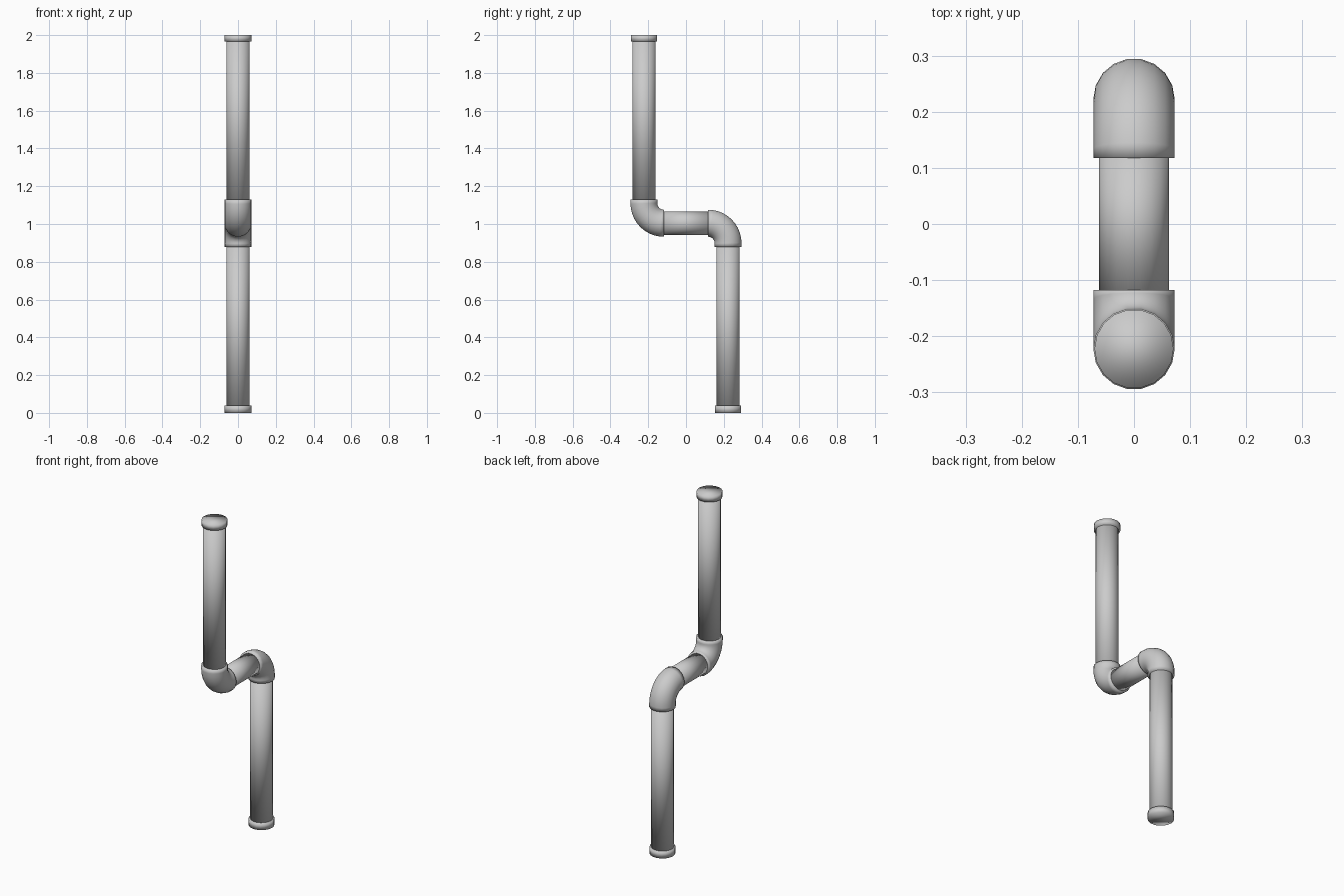
import bpy, bmesh
from math import sin, cos, pi
from mathutils import Vector

if "Cube" in bpy.data.objects:
    bpy.data.objects.remove(bpy.data.objects["Cube"])

SIDES = 18
PIPE_R, FIT_R = 0.062, 0.0725
Y, MID = 0.2225, 1.004      # vertical run offset, height of the cross run
BEND, LIP = 0.105, 0.02     # elbow radius and its straight lip
X = Vector((1, 0, 0))


def tube(name, path, radius):
    """Closed round tube swept along (y, z) points lying in the x = 0 plane."""
    pts = [Vector((0, y, z)) for y, z in path]
    bm = bmesh.new()
    rings = []
    for i, p in enumerate(pts):
        a = pts[max(i - 1, 0)]
        b = pts[min(i + 1, len(pts) - 1)]
        t = (b - a).normalized()
        # keep the end rings square to the vertical or horizontal run
        if i in (0, len(pts) - 1):
            t = Vector((0, round(t.y), round(t.z)))
        side = t.cross(X)
        rings.append([bm.verts.new(p + radius * (cos(k * 2 * pi / SIDES) * X
                                                 + sin(k * 2 * pi / SIDES) * side))
                      for k in range(SIDES)])
    for r, s in zip(rings, rings[1:]):
        for k in range(SIDES):
            n = (k + 1) % SIDES
            bm.faces.new((r[k], r[n], s[n], s[k]))
    bm.faces.new(rings[0])
    bm.faces.new(rings[-1])
    bmesh.ops.recalc_face_normals(bm, faces=bm.faces)
    for f in bm.faces:
        f.smooth = True
    me = bpy.data.meshes.new(name)
    bm.to_mesh(me)
    bm.free()
    ob = bpy.data.objects.new(name, me)
    bpy.context.collection.objects.link(ob)
    return ob


def flip(path):
    """Half turn about the middle of the cross run."""
    return [(-y, 2 * MID - z) for y, z in path]


# elbow centreline: straight lip, then a quarter bend into the cross run
elbow = [(Y, MID - BEND - LIP)]
elbow += [(Y - BEND + BEND * cos(a), MID - BEND + BEND * sin(a))
          for a in (i * pi / 20 for i in range(11))]
tube("lower_elbow", elbow, FIT_R)
tube("upper_elbow", flip(elbow), FIT_R)

# straight pipes
tube("lower_pipe", [(Y, 0.02), (Y, 0.89)], PIPE_R)
tube("upper_pipe", [(-Y, 1.12), (-Y, 1.98)], PIPE_R)
tube("cross_pipe", [(-0.125, MID), (0.125, MID)], PIPE_R)

# end caps
tube("lower_end_cap", [(Y, 0.0), (Y, 0.04)], 0.0705)
tube("upper_end_cap", [(-Y, 1.965), (-Y, 2.0)], 0.0705)
